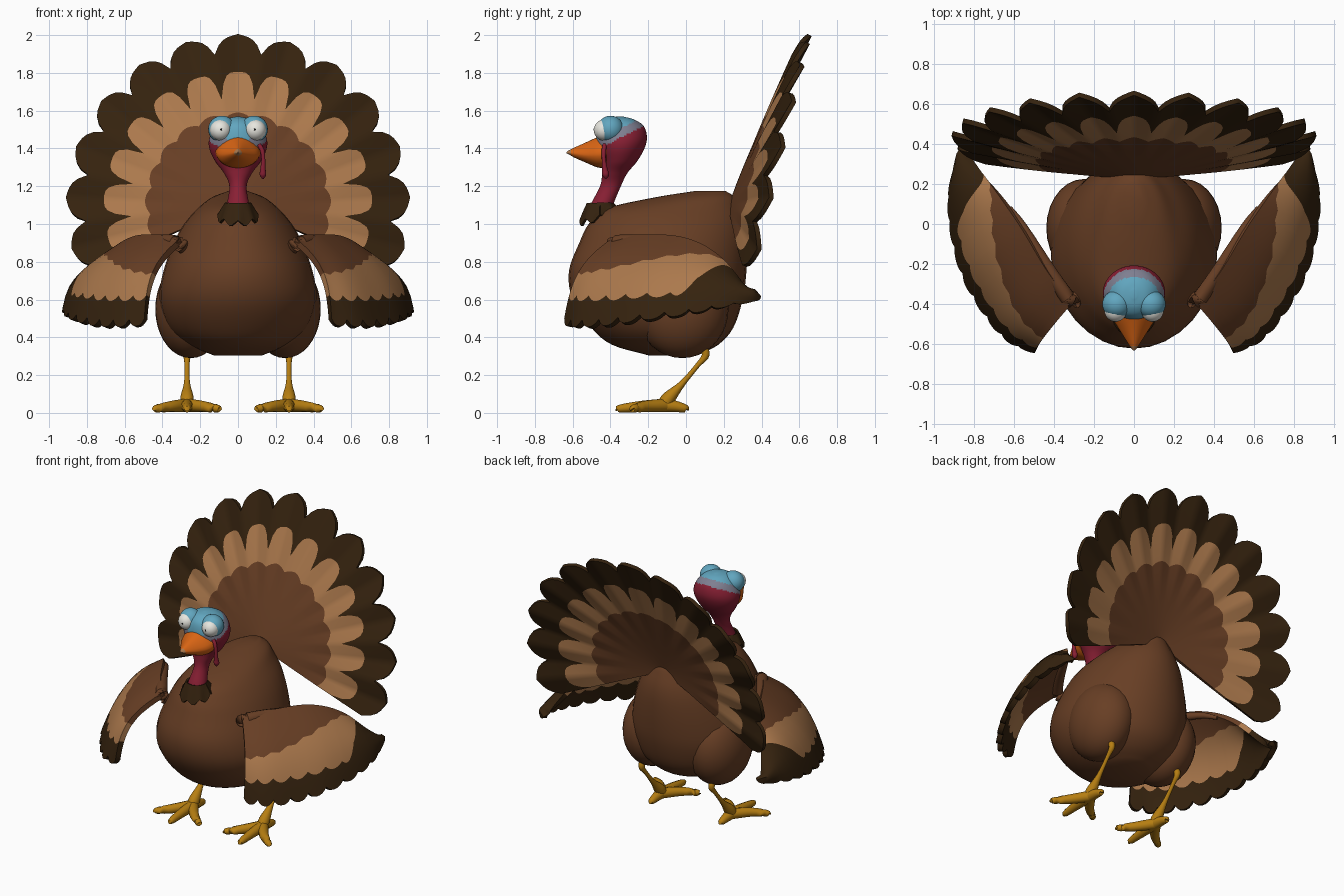
import bpy, bmesh, math
from mathutils import Vector as V

if "Cube" in bpy.data.objects:
    bpy.data.objects.remove(bpy.data.objects["Cube"])

PI = math.pi
COLOURS = {
    "brown": (.138, .049, .018), "tan": (.41, .19, .073), "dark_brown": (.035, .016, .0045),
    "crimson": (.25, .014, .034), "sky_blue": (.12, .38, .52), "grey_blue": (.21, .21, .28),
    "orange": (.70, .13, .007), "ochre": (.47, .21, .006), "white": (.85, .84, .78),
    "black": (.01, .01, .01)}
MATS = {}
for n, c in COLOURS.items():
    MATS[n] = bpy.data.materials.new(n)
    MATS[n].diffuse_color = (*c, 1)


def finish(name, bm, mats, mirror=False, thick=0, angle=50):
    """Turn a bmesh into a finished object, optionally thickened and mirrored."""
    bmesh.ops.recalc_face_normals(bm, faces=bm.faces)
    me = bpy.data.meshes.new(name)
    bm.to_mesh(me)
    bm.free()
    ob = bpy.data.objects.new(name, me)
    bpy.context.collection.objects.link(ob)
    for m in mats:
        me.materials.append(MATS[m])
    bpy.ops.object.select_all(action='DESELECT')
    ob.select_set(True)
    bpy.context.view_layer.objects.active = ob
    if thick:
        s = ob.modifiers.new("thickness", 'SOLIDIFY')
        s.thickness, s.offset = thick, 0
        bpy.ops.object.modifier_apply(modifier=s.name)
    if mirror:
        m = ob.modifiers.new("mirror", 'MIRROR')
        m.use_mirror_merge = False
        bpy.ops.object.modifier_apply(modifier=m.name)
    bpy.ops.object.shade_smooth_by_angle(angle=math.radians(angle))
    return ob


def add_grid(bm, rows, closed=False, rule=None):
    """Skin rows of points; closed rows become a capped tube."""
    vs = [[bm.verts.new(p) for p in r] for r in rows]
    n = len(rows[0])
    for i in range(len(vs) - 1):
        for j in range(n if closed else n - 1):
            k = (j + 1) % n
            f = bm.faces.new((vs[i][j], vs[i][k], vs[i + 1][k], vs[i + 1][j]))
            if rule:
                f.material_index = rule(i, j, f.calc_center_median())
    if closed:
        for r, i in ((vs[0], 0), (vs[-1], len(vs) - 1)):
            f = bm.faces.new(r)
            if rule:
                f.material_index = rule(i, 0, f.calc_center_median())


def spline(pts, t):
    """Smooth curve through the points, t from 0 to 1."""
    pts = [V(p) for p in pts]
    x = min(max(t, 0), 1) * (len(pts) - 1)
    i = min(int(x), len(pts) - 2)
    f = x - i
    b, c = pts[i], pts[i + 1]
    a = pts[i - 1] if i else b * 2 - c
    d = pts[i + 2] if i + 2 < len(pts) else c * 2 - b
    return .5 * (2 * b + (c - a) * f + (2 * a - 5 * b + 4 * c - d) * f * f
                 + (3 * b - a - 3 * c + d) * f ** 3)


def loft(name, prof, mats, sides=32, sub=4, rule=None):
    """Stack of oval rings (z, y front, y back, half width)."""
    rows = []
    n = (len(prof) - 1) * sub
    for i in range(n + 1):
        z, y0, y1, w = spline(prof, i / n)
        rows.append([(w * math.cos(2 * PI * j / sides),
                      (y0 + y1) / 2 + (y1 - y0) / 2 * math.sin(2 * PI * j / sides), z)
                     for j in range(sides)])
    bm = bmesh.new()
    add_grid(bm, rows, True, rule)
    return finish(name, bm, mats)


def add_tube(bm, path, sides=10, sub=4):
    """Round tube along (x, y, z, radius) points."""
    n = (len(path) - 1) * sub
    q = [spline(path, i / n) for i in range(n + 1)]
    p = [V(a[:3]) for a in q]
    rows = []
    for i in range(n + 1):
        d = (p[min(i + 1, n)] - p[max(i - 1, 0)]).normalized()
        a = d.cross(V((1, 0, 0)) if abs(d.x) < .8 else V((0, 0, 1))).normalized()
        b = d.cross(a)
        rows.append([p[i] + q[i][3] * (a * math.cos(2 * PI * j / sides) + b * math.sin(2 * PI * j / sides))
                     for j in range(sides)])
    add_grid(bm, rows, True)


def ball(name, loc, rad, mat):
    bm = bmesh.new()
    bmesh.ops.create_uvsphere(bm, u_segments=28, v_segments=18, radius=1)
    for v in bm.verts:
        v.co = V(v.co[k] * rad[k] + loc[k] for k in range(3))
    return finish(name, bm, [mat], mirror=True)


# Body and thighs
loft("body", [(.305, -.2, .06, .13), (.36, -.39, .17, .26), (.45, -.50, .25, .365), (.6, -.60, .30, .415),
              (.75, -.62, .32, .395), (.9, -.565, .325, .34), (1.0, -.515, .315, .285),
              (1.08, -.43, .29, .215), (1.14, -.17, .26, .14), (1.175, .05, .21, .05)], ["brown"])
ball("thighs", (.25, -.02, .55), (.188, .245, .26), "brown")

# Neck and head: crimson, a slanted grey-blue band, a blue crown
def head_rule(i, j, c):
    h = c.z - .5 * (c.y + .33)
    return 0 if h < 1.465 else 1 if h < 1.515 else 2


loft("neck_and_head", [(1.04, -.51, -.39, .07), (1.1, -.505, -.385, .06), (1.2, -.455, -.345, .046),
                       (1.27, -.445, -.31, .075), (1.33, -.45, -.26, .12), (1.40, -.47, -.22, .152),
                       (1.46, -.475, -.207, .15), (1.52, -.46, -.225, .115), (1.555, -.42, -.28, .07),
                       (1.568, -.37, -.33, .012)], ["crimson", "grey_blue", "sky_blue"],
     sides=64, sub=7, rule=head_rule)

# Ragged feather collar at the neck base
rows = []
for i in range(5):
    t, row = i / 4, []
    for j in range(40):
        a = 2 * PI * j / 40
        r = .064 + .04 * t
        y = -.455 + r * math.sin(a)
        jag = .035 * t * (abs(j % 5 - 2.5) / 2.5 - .5)
        row.append((r * math.cos(a), y, 1.11 - t * (.08 - .3 * (y + .455)) + jag))
    rows.append(row + [row[0]])
bm = bmesh.new()
add_grid(bm, rows)
finish("neck_collar", bm, ["dark_brown"], thick=.012)

# Beak with a pale tip: rings (y, z centre, half width, height up, height down)
rows = []
beak = [(-.42, 1.385, .12, .10, .09), (-.47, 1.375, .108, .085, .075), (-.53, 1.37, .072, .062, .045),
        (-.59, 1.375, .034, .03, .024), (-.615, 1.378, .018, .015, .012), (-.632, 1.378, .004, .004, .004)]
for i in range(16):
    y, z, w, up, dn = spline(beak, i / 15)
    row = []
    for j in range(24):
        a = 2 * PI * j / 24
        s = math.sin(a)
        row.append((w * math.cos(a) * (1 - .3 * max(s, 0)), y, z + (up if s > 0 else dn) * s))
    rows.append(row)
bm = bmesh.new()
add_grid(bm, rows, True, lambda i, j, c: int(c.y < -.605))
finish("beak", bm, ["orange", "tan"])

# Fleshy strand hanging beside the beak
bm = bmesh.new()
add_tube(bm, [(.11, -.43, 1.42, .012), (.128, -.435, 1.39, .012), (.134, -.435, 1.34, .011),
              (.132, -.43, 1.29, .015), (.132, -.425, 1.26, .018), (.132, -.425, 1.238, .004)])
finish("snood", bm, ["crimson"])

# Eyes
ball("eyelids", (.085, -.4, 1.502), (.073, .07, .071), "sky_blue")
ball("eyes", (.092, -.432, 1.497), (.056, .056, .056), "white")
ball("pupils", (.09, -.486, 1.5), (.006, .004, .006), "black")

# Legs and feet
bm = bmesh.new()
add_tube(bm, [(.27, .07, .37, .022), (.27, .105, .31, .021), (.27, .06, .25, .013),
              (.27, -.02, .155, .017), (.27, -.09, .08, .036), (.27, -.12, .04, .036)])
for ex, ey in ((.27, -.355), (.105, -.28), (.435, -.28), (.27, 0)):
    mx, my = (.27 + ex) / 2, (-.11 + ey) / 2 - (.02 if ex != .27 else 0)
    add_tube(bm, [(.27, -.11, .04, .036), (mx, my, .034, .03), (ex, ey, .022, .02),
                  (ex + (ex - mx) * .1, ey + (ey - my) * .04, .016, .005)])
finish("legs_and_feet", bm, ["ochre"], mirror=True)

# Tail fan: 13 feathers in a cupped polar sheet, bands following each feather
FEATHERS, COLS, STEP = 13, 10, math.radians(17.5)
BANDS = (6, 5, 5)


def tail_point(k, row):
    u = abs(2 * (k % COLS) / COLS - 1)
    ang = PI / 2 + (k / COLS - FEATHERS / 2) * STEP
    lim = (.03, .46 + .025 * (1 - u * u), .70 - .14 * u ** 4, .90 - .03 * u - .07 * u ** 4)
    band = 0
    while band < 2 and row > BANDS[band]:
        row -= BANDS[band]
        band += 1
    r = lim[band] + (lim[band + 1] - lim[band]) * row / BANDS[band]
    z = r * math.sin(ang)
    y = .24 + .185 * (r / .9) ** 1.25 + .235 * z + .03 * max(r - .3, 0) * (1 - 2 * u)
    return (r * math.cos(ang) * 1.01, y, 1.1 + z)


bm = bmesh.new()
add_grid(bm, [[tail_point(k, i) for k in range(FEATHERS * COLS + 1)] for i in range(sum(BANDS) + 1)],
         rule=lambda i, j, c: 0 if i < 6 else 1 if i < 11 else 2)
finish("tail_fan", bm, ["brown", "tan", "dark_brown"], thick=.025)

# Wings: sheet between the arm edge and the scalloped feather edge
ARM = [(.30, -.385, .91), (.42, -.24, .93), (.56, -.01, .915), (.69, .17, .82), (.835, .34, .61)]
EDGE = [(.49, -.635, .46), (.63, -.57, .45), (.75, -.43, .455), (.85, -.25, .48),
        (.905, -.03, .51), (.91, .17, .55), (.855, .36, .595)]
NS, PER = 80, 8


def wing_row(i):
    s = i / NS
    u = abs(2 * (i % PER) / PER - 1)
    a, b = spline(ARM, s), spline(EDGE, s)
    d = b - a
    out = d.cross(spline(ARM, min(s + .02, 1)) - spline(ARM, max(s - .02, 0))).normalized()
    fade = min(max((s - .62) / .24, 0), 1)
    r2 = (.78 - .05 * u * u) * (1 - fade * fade * (3 - 2 * fade))
    r1 = min(max(.53 * (1 - (s / .8) ** 2) - .03 * u, 0), r2)
    lim = (0, r1, r2, 1 - .06 * u ** 2.5)
    pts = []
    for band in range(3):
        for k in range(5 if band < 2 else 6):
            t = lim[band] + (lim[band + 1] - lim[band]) * k / 5
            pts.append(a + d * t + out * .085 * math.sin(PI * t) * (1 - .5 * s))
    return pts


bm = bmesh.new()
add_grid(bm, [wing_row(i) for i in range(NS + 1)],
         rule=lambda i, j, c: 0 if j < 5 else 1 if j < 10 else 2)
bmesh.ops.remove_doubles(bm, verts=bm.verts, dist=.0002)
finish("wings", bm, ["brown", "tan", "dark_brown"], mirror=True, thick=.035)

# Arm along the top edge of each wing, rooted in the body
bm = bmesh.new()
add_tube(bm, [(.27, -.33, .85, .03), (.312, -.385, .895, .04), (.41, -.25, .91, .034),
              (.55, -.02, .895, .022), (.62, .08, .86, .012)])
finish("wing_arms", bm, ["brown"], mirror=True)

for m in bpy.data.materials:
    if m.users and not m.is_grease_pencil:
        m.use_nodes = True
        m.node_tree.nodes["Principled BSDF"].inputs["Base Color"].default_value = m.diffuse_color
